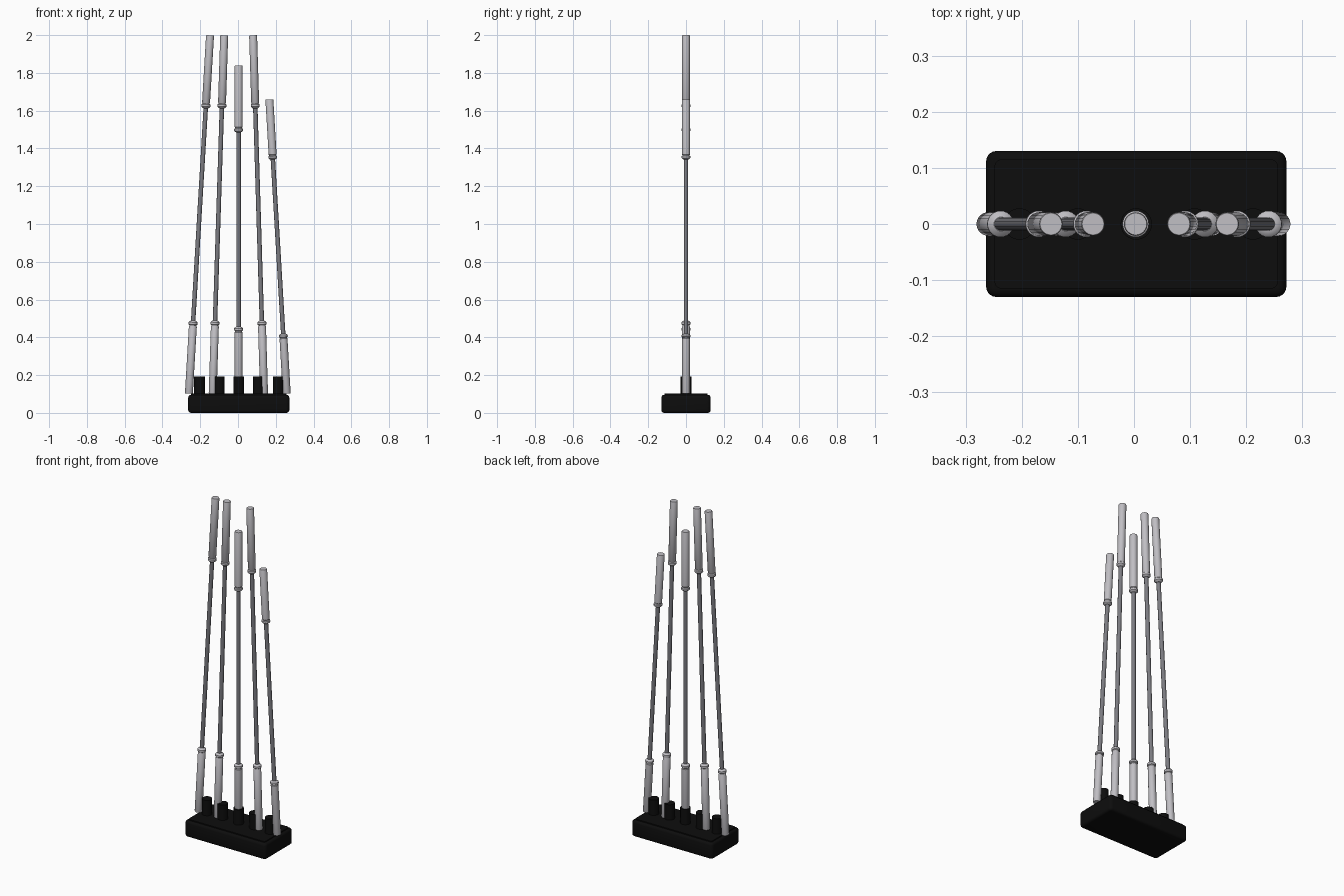
import bpy, bmesh, math
from mathutils import Vector

cube = bpy.data.objects.get("Cube")
if cube:
    bpy.data.objects.remove(cube, do_unlink=True)


def material(name, rgb):
    m = bpy.data.materials.new(name)
    m.use_nodes = True
    m.diffuse_color = (*rgb, 1)
    m.node_tree.nodes["Principled BSDF"].inputs["Base Color"].default_value = (*rgb, 1)
    return m


BLACK = material("black plastic", (0.004, 0.004, 0.004))
LIGHT = material("light grey grip", (0.53, 0.52, 0.55))
DARK = material("dark grey shaft", (0.2, 0.2, 0.22))


def make_object(name, bm, mat, smooth=True):
    bmesh.ops.recalc_face_normals(bm, faces=bm.faces)
    me = bpy.data.meshes.new(name)
    bm.to_mesh(me)
    bm.free()
    me.materials.append(mat)
    ob = bpy.data.objects.new(name, me)
    bpy.context.collection.objects.link(ob)
    if smooth:
        bpy.ops.object.select_all(action="DESELECT")
        ob.select_set(True)
        bpy.context.view_layer.objects.active = ob
        bpy.ops.object.shade_smooth_by_angle(angle=math.radians(35))
    return ob


def lathe(name, profile, start, end, mat, sides=24):
    """Turn (radius, fraction) points around the line from start to end."""
    axis = end - start
    turn = axis.to_track_quat("Z", "Y")
    bm = bmesh.new()
    rings = []
    for r, t in profile:
        rings.append([bm.verts.new(start + axis * t + turn @ Vector(
            (r * math.cos(a), r * math.sin(a), 0)))
            for a in (math.tau * i / sides for i in range(sides))])
    for lo, hi in zip(rings, rings[1:]):
        for i in range(sides):
            j = (i + 1) % sides
            bm.faces.new((lo[i], lo[j], hi[j], hi[i]))
    bm.faces.new(rings[0])
    bm.faces.new(rings[-1])
    return make_object(name, bm, mat)


def rounded_box(name, size, z0, corner, edge):
    """Box with rounded upright corners and bevelled top and bottom rims."""
    bm = bmesh.new()
    bmesh.ops.create_cube(bm, size=1)
    for v in bm.verts:
        v.co = Vector((v.co.x * size[0] + CX, v.co.y * size[1],
                       (v.co.z + 0.5) * size[2] + z0))
    upright = [e for e in bm.edges if abs(e.verts[0].co.z - e.verts[1].co.z) > 1e-4]
    bmesh.ops.bevel(bm, geom=upright, offset=corner, segments=5, profile=0.5, affect="EDGES")
    if edge:
        rims = [e for e in bm.edges if abs(e.verts[0].co.z - e.verts[1].co.z) < 1e-4]
        bmesh.ops.bevel(bm, geom=rims, offset=edge, segments=3, profile=0.5, affect="EDGES")
    return make_object(name, bm, BLACK)


# Base with a thin raised top plate
CX = 0.004
rounded_box("base", (0.535, 0.26, 0.096), 0, 0.018, 0.014)
rounded_box("base_top_plate", (0.505, 0.23, 0.012), 0.09, 0.012, 0)

# Holder pegs
for i in range(5):
    x = CX + (i - 2) * 0.104
    lathe(f"peg_{i + 1}", [(0.028, 0), (0.028, 1)],
          Vector((x, 0, 0.09)), Vector((x, 0, 0.193)), BLACK)

# Grip with its ringed collar, as (radius, fraction of the rod's length)
GRIP = [(0.0195, 0), (0.021, 0.002), (0.021, 0.187), (0.0185, 0.189), (0.0185, 0.191),
        (0.0235, 0.193), (0.0235, 0.199), (0.0205, 0.201), (0.0125, 0.204)]

# Rods: bottom x, top x, top z
RODS = [(-0.260, -0.148, 2.0), (-0.134, -0.073, 2.0), (0.003, 0.003, 1.84),
        (0.138, 0.080, 2.0), (0.258, 0.166, 1.66)]
for i, (xb, xt, zt) in enumerate(RODS, 1):
    low, high = Vector((xb, 0, 0.102)), Vector((xt, 0, zt - 0.001))
    lathe(f"rod_{i}_lower_grip", GRIP, low, high, LIGHT)
    lathe(f"rod_{i}_upper_grip", GRIP, high, low, LIGHT)
    lathe(f"rod_{i}_shaft", [(0.0118, 0.19), (0.0118, 0.81)], low, high, DARK, 16)
